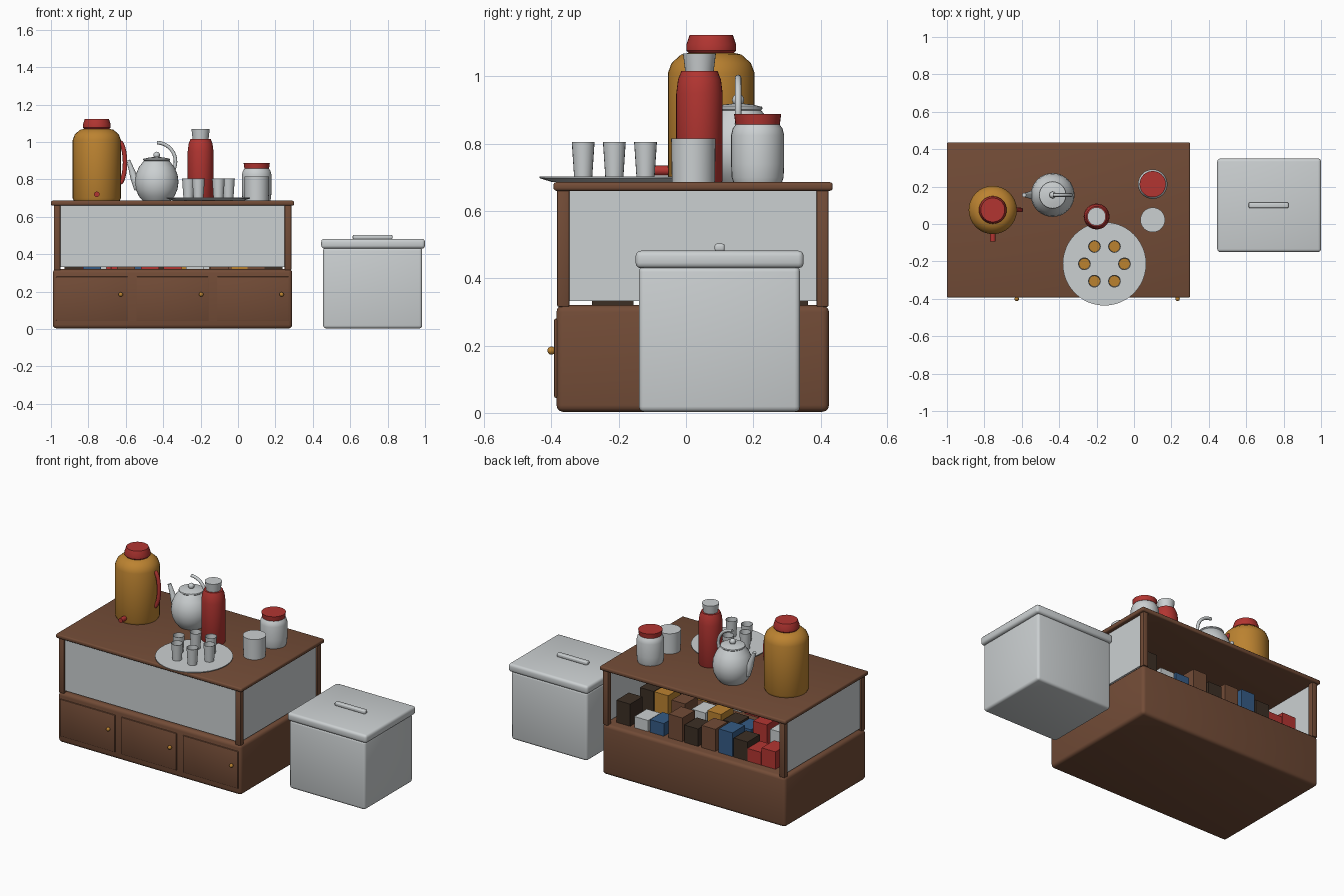
import bpy, bmesh, math
from mathutils import Vector

if "Cube" in bpy.data.objects:
    bpy.data.objects.remove(bpy.data.objects["Cube"])


def material(name, rgb):
    m = bpy.data.materials.new(name)
    m.diffuse_color = (*rgb, 1)
    m.use_nodes = True
    m.node_tree.nodes["Principled BSDF"].inputs["Base Color"].default_value = m.diffuse_color
    return m


WOOD = material("brown wood", (0.17, 0.072, 0.038))
GREY = material("light grey", (0.60, 0.63, 0.64))
GOLD = material("amber", (0.50, 0.225, 0.03))
RED = material("red", (0.45, 0.036, 0.031))
BLUE = material("blue", (0.035, 0.105, 0.235))
DARK = material("dark brown", (0.045, 0.028, 0.018))


def finish(bm, name, mat, smooth=True):
    bmesh.ops.recalc_face_normals(bm, faces=bm.faces)
    me = bpy.data.meshes.new(name)
    bm.to_mesh(me)
    bm.free()
    ob = bpy.data.objects.new(name, me)
    bpy.context.collection.objects.link(ob)
    me.materials.append(mat)
    if smooth:
        bpy.ops.object.select_all(action='DESELECT')
        bpy.context.view_layer.objects.active = ob
        ob.select_set(True)
        bpy.ops.object.shade_smooth_by_angle(angle=math.radians(35))
    return ob


def box(name, mat, x, y, z, bevel=0.0, segments=3):
    """Box from (min, max) pairs, with optional rounded edges."""
    bm = bmesh.new()
    bmesh.ops.create_cube(bm, size=1)
    for v in bm.verts:
        v.co = [(a + b) / 2 + c * (b - a) for (a, b), c in zip((x, y, z), v.co)]
    if bevel:
        bmesh.ops.bevel(bm, geom=bm.edges[:], offset=bevel, segments=segments,
                        profile=0.5, affect='EDGES')
    return finish(bm, name, mat, bool(bevel))


def lathe(name, mat, x, y, profile, steps=32):
    """Turn a (radius, height) profile around a vertical axis."""
    bm = bmesh.new()
    vs = [bm.verts.new((r, 0, z)) for r, z in profile]
    es = [bm.edges.new(p) for p in zip(vs, vs[1:])]
    bmesh.ops.spin(bm, geom=vs + es, cent=(0, 0, 0), axis=(0, 0, 1),
                   angle=math.tau, steps=steps)
    bmesh.ops.remove_doubles(bm, verts=bm.verts, dist=1e-5)
    bmesh.ops.translate(bm, verts=bm.verts, vec=(x, y, 0))
    return finish(bm, name, mat)


def ball(name, mat, center, r):
    bm = bmesh.new()
    bmesh.ops.create_uvsphere(bm, u_segments=16, v_segments=10, radius=r)
    bmesh.ops.translate(bm, verts=bm.verts, vec=center)
    return finish(bm, name, mat)


def tube(name, mat, points, radii, steps=12):
    """Round tube along points that lie in one vertical plane."""
    bm = bmesh.new()
    pts = [Vector(p) for p in points]
    rings = []
    for i, p in enumerate(pts):
        t = (pts[min(i + 1, len(pts) - 1)] - pts[max(i - 1, 0)]).normalized()
        side = Vector((0, 1, 0)) if abs(t.y) < 0.5 else Vector((1, 0, 0))
        up = t.cross(side).normalized()
        rings.append([bm.verts.new(p + radii[i] * (math.cos(a) * side + math.sin(a) * up))
                      for a in (math.tau * k / steps for k in range(steps))])
    for a, b in zip(rings, rings[1:]):
        for k in range(steps):
            j = (k + 1) % steps
            bm.faces.new((a[k], a[j], b[j], b[k]))
    bm.faces.new(rings[0])
    bm.faces.new(rings[-1])
    return finish(bm, name, mat)


# Cabinet base, doors and knobs
box("cabinet_base", WOOD, (-0.99, 0.29), (-0.385, 0.425), (0.003, 0.32), 0.02)
for i in range(3):
    x = -0.973 + 0.43 * i
    box(f"door_{i + 1}", WOOD, (x, x + 0.386), (-0.392, -0.375), (0.045, 0.28), 0.004, 2)
    ball(f"door_knob_{i + 1}", GOLD, (x + 0.346, -0.4, 0.185), 0.012)

# Corner posts, counter and screen panels
for n, x in (("left", -0.985), ("right", 0.249)):
    for m, y in (("front", -0.383), ("back", 0.388)):
        box(f"post_{m}_{n}", WOOD, (x, x + 0.036), (y, y + 0.036), (0.315, 0.665), 0.005, 2)
box("counter_top", WOOD, (-1.0, 0.30), (-0.394, 0.436), (0.66, 0.686), 0.009)
box("front_panel", GREY, (-0.955, 0.255), (-0.372, -0.36), (0.332, 0.662))
for n, x in (("left", -0.974), ("right", 0.262)):
    box(f"side_panel_{n}", GREY, (x, x + 0.012), (-0.352, 0.393), (0.332, 0.662))

# Small goods stored behind the panels: x, height, colour per row
rows = {
    -0.218: [(0.19, .14, DARK), (0.10, .12, WOOD), (0.01, .15, GOLD), (-0.10, .10, WOOD),
             (-0.23, .12, GREY), (-0.35, .15, RED), (-0.47, .10, RED), (-0.60, .13, WOOD),
             (-0.78, .14, BLUE), (-0.88, .12, DARK)],
    0.10: [(0.16, .15, DARK), (0.06, .15, GOLD), (-0.06, .13, WOOD), (-0.20, .11, GREY),
           (-0.31, .13, GOLD), (-0.42, .10, DARK), (-0.52, .09, BLUE), (-0.63, .15, RED),
           (-0.75, .13, GREY)],
    0.30: [(0.185, .14, DARK), (0.06, .07, GREY), (-0.05, .08, BLUE), (-0.18, .15, WOOD),
           (-0.29, .11, DARK), (-0.41, .14, WOOD), (-0.53, .15, BLUE), (-0.635, .12, DARK),
           (-0.73, .08, RED), (-0.83, .11, RED)],
}
for r, (y, goods) in enumerate(rows.items()):
    for i, (x, h, mat) in enumerate(goods):
        box(f"stored_box_{r + 1}_{i + 1}", mat, (x - 0.048, x + 0.048),
            (y - 0.062, y + 0.062), (0.318, 0.32 + h))

# Cooler chest
box("cooler_body", GREY, (0.455, 0.985), (-0.14, 0.339), (0.003, 0.435), 0.016)
box("cooler_lid", GREY, (0.445, 1.0), (-0.15, 0.35), (0.43, 0.482), 0.016)
box("cooler_handle", GREY, (0.613, 0.826), (0.085, 0.115), (0.48, 0.503), 0.007)

# Large amber drink jug with red cap, handle and tap
JX, JY = -0.755, 0.075
lathe("jug_body", GOLD, JX, JY, [(0, .685), (.122, .685), (.129, .70), (.129, 1.01),
                                 (.118, 1.04), (.09, 1.065), (.06, 1.072), (0, 1.072)])
lathe("jug_cap", RED, JX, JY, [(0, 1.065), (.066, 1.068), (.074, 1.077), (.074, 1.095),
                               (.064, 1.124), (0, 1.124)])
tube("jug_tap", RED, [(JX, JY - .11, .72), (JX, -0.094, .72)], [.015, .015])
arc = [math.radians(a) for a in range(-75, 76, 15)]
tube("jug_handle", RED, [(-0.64 + .036 * math.cos(a), JY, .89 + .115 * math.sin(a))
                         for a in arc], [.012] * len(arc))

# Teapot
TX, TY = -0.435, 0.155
lathe("teapot_body", GREY, TX, TY, [(0, .685), (.074, .685), (.095, .71), (.111, .745),
                                    (.117, .785), (.112, .825), (.095, .865), (.068, .90), (0, .90)])
lathe("teapot_lid", GREY, TX, TY, [(0, .897), (.068, .899), (.073, .904), (.071, .91),
                                   (.04, .917), (0, .921)])
ball("teapot_knob", GREY, (TX, TY, .930), .018)
tube("teapot_spout", GREY, [(-.53, TY, .75), (-.556, TY, .81), (-.572, TY, .86), (-.588, TY, .902)],
     [.026, .020, .014, .011])
arc = [math.radians(a) for a in range(-40, 91, 10)]
tube("teapot_handle", GREY, [(-.433 + .099 * math.cos(a), TY, .895 + .101 * math.sin(a))
                             for a in arc], [.0095] * len(arc))

# Red vacuum flask with grey cup
lathe("flask_body", RED, -0.2, 0.04, [(0, .685), (.066, .685), (.069, .69), (.069, .95),
                                      (.064, .99), (.054, 1.016), (0, 1.016)])
lathe("flask_cup", GREY, -0.2, 0.04, [(0, 1.01), (.042, 1.012), (.049, 1.069), (0, 1.069)])

# Storage jar and tin
lathe("jar_body", GREY, 0.1, 0.213, [(0, .685), (.072, .685), (.077, .70), (.079, .74),
                                     (.079, .825), (.074, .845), (.062, .862), (0, .862)])
lathe("jar_lid", RED, 0.1, 0.213, [(0, .856), (.066, .858), (.070, .888), (0, .888)])
lathe("tin", GREY, 0.1, 0.022, [(0, .685), (.064, .685), (.066, .815), (0, .815)])

# Round tray with six tea glasses
CX, CY = -0.158, -0.213
lathe("tray", GREY, CX, CY, [(0, .686), (.185, .686), (.223, .698), (.223, .703), (0, .703)], 48)
for i in range(6):
    a = math.radians(60 * i)
    x, y = CX + .107 * math.cos(a), CY + .107 * math.sin(a)
    lathe(f"glass_{i + 1}", GREY, x, y, [(0, .702), (.027, .702), (.034, .806),
                                         (.032, .806), (.026, .708), (0, .708)], 20)
    lathe(f"tea_{i + 1}", GOLD, x, y, [(0, .762), (.0296, .762)], 20)
